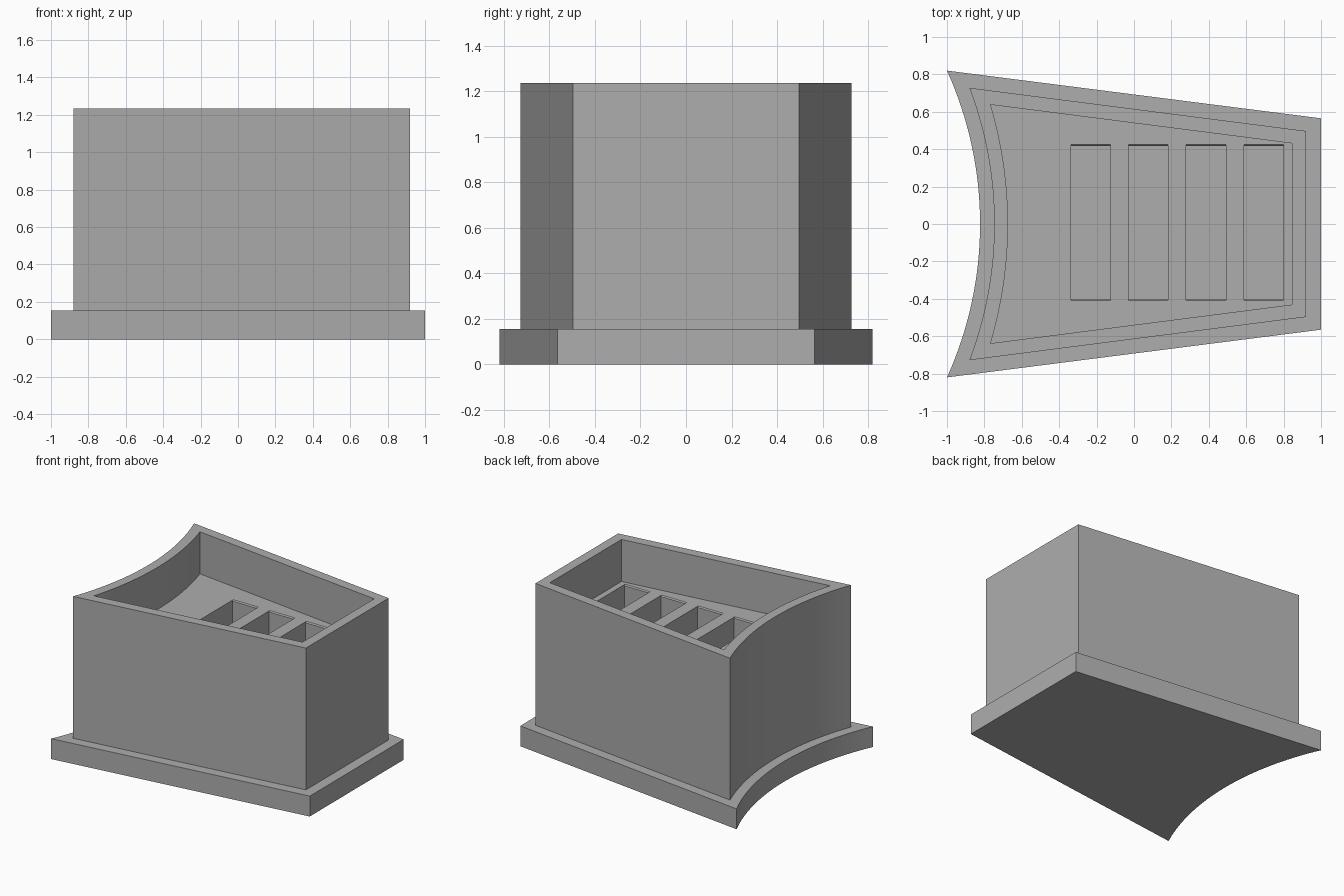
import bpy
import bmesh
import math

if "Cube" in bpy.data.objects:
    bpy.data.objects.remove(bpy.data.objects["Cube"], do_unlink=True)

# One plain grey for the whole model
GREY = (0.42, 0.42, 0.42, 1.0)
grey = bpy.data.materials.new("plain_grey")
grey.use_nodes = True
grey.diffuse_color = GREY
grey.node_tree.nodes["Principled BSDF"].inputs["Base Color"].default_value = GREY

ARC_STEPS = 32
BASE_TOP = 0.155
WALL_TOP = 1.235
TRAY_FLOOR = 0.915
SLOT_FLOOR = 0.4


def outline(left, left_half, right, right_half, apex):
    """Tapered plan with a concave circular arc on its wide end."""
    sag = apex - left
    radius = (left_half ** 2 + sag ** 2) / (2 * sag)
    half_angle = math.asin(left_half / radius)
    points = [(left, -left_half), (right, -right_half), (right, right_half)]
    for i in range(ARC_STEPS):
        a = half_angle * (1 - 2 * i / ARC_STEPS)
        points.append((apex - radius + radius * math.cos(a), radius * math.sin(a)))
    return points


def loft(name, levels):
    """Closed solid through matching outlines, each given with its height."""
    bm = bmesh.new()
    rings = [[bm.verts.new((x, y, z)) for x, y in pts] for pts, z in levels]
    n = len(rings[0])
    bm.faces.new(list(reversed(rings[0])))
    bm.faces.new(rings[-1])
    for low, high in zip(rings, rings[1:]):
        for i in range(n):
            j = (i + 1) % n
            bm.faces.new((low[i], low[j], high[j], high[i]))
    bmesh.ops.recalc_face_normals(bm, faces=bm.faces)
    mesh = bpy.data.meshes.new(name)
    bm.to_mesh(mesh)
    bm.free()
    mesh.materials.append(grey)
    obj = bpy.data.objects.new(name, mesh)
    bpy.context.collection.objects.link(obj)
    return obj


def select_only(obj):
    bpy.ops.object.select_all(action="DESELECT")
    obj.select_set(True)
    bpy.context.view_layer.objects.active = obj


def cut(target, cutter):
    mod = target.modifiers.new("cut", "BOOLEAN")
    mod.operation = "DIFFERENCE"
    mod.solver = "EXACT"
    mod.object = cutter
    select_only(target)
    bpy.ops.object.modifier_apply(modifier=mod.name)
    bpy.data.objects.remove(cutter, do_unlink=True)


def rectangle(x0, x1, y0, y1):
    return [(x0, y0), (x1, y0), (x1, y1), (x0, y1)]


# Flanged foot plate and the tall body standing on it
base_plan = outline(-1.0, 0.82, 1.0, 0.565, -0.823)
body_plan = outline(-0.88, 0.728, 0.92, 0.497, -0.747)
tray_plan = outline(-0.767, 0.638, 0.845, 0.431, -0.674)
base = loft("base_plate", [(base_plan, 0), (base_plan, BASE_TOP)])
body = loft("body", [(body_plan, BASE_TOP), (body_plan, WALL_TOP)])

# Open tray sunk into the top
cut(body, loft("tray_cutter", [(tray_plan, TRAY_FLOOR), (tray_plan, WALL_TOP + 0.1)]))

# Row of four slots with chamfered ends
CHAMFER = 0.008
for i in range(4):
    x0 = -0.337 + i * 0.308
    x1 = x0 + 0.212
    hole = rectangle(x0, x1, -0.4, 0.416)
    mouth = rectangle(x0, x1, -0.4 - CHAMFER, 0.416 + CHAMFER)
    cut(body, loft("slot_cutter", [(hole, SLOT_FLOOR), (hole, TRAY_FLOOR - CHAMFER),
                                   (mouth, TRAY_FLOOR), (mouth, TRAY_FLOOR + 0.1)]))

# Smooth the curved walls, keep the corners crisp
for obj in (base, body):
    select_only(obj)
    bpy.ops.object.shade_smooth_by_angle(angle=math.radians(25))
